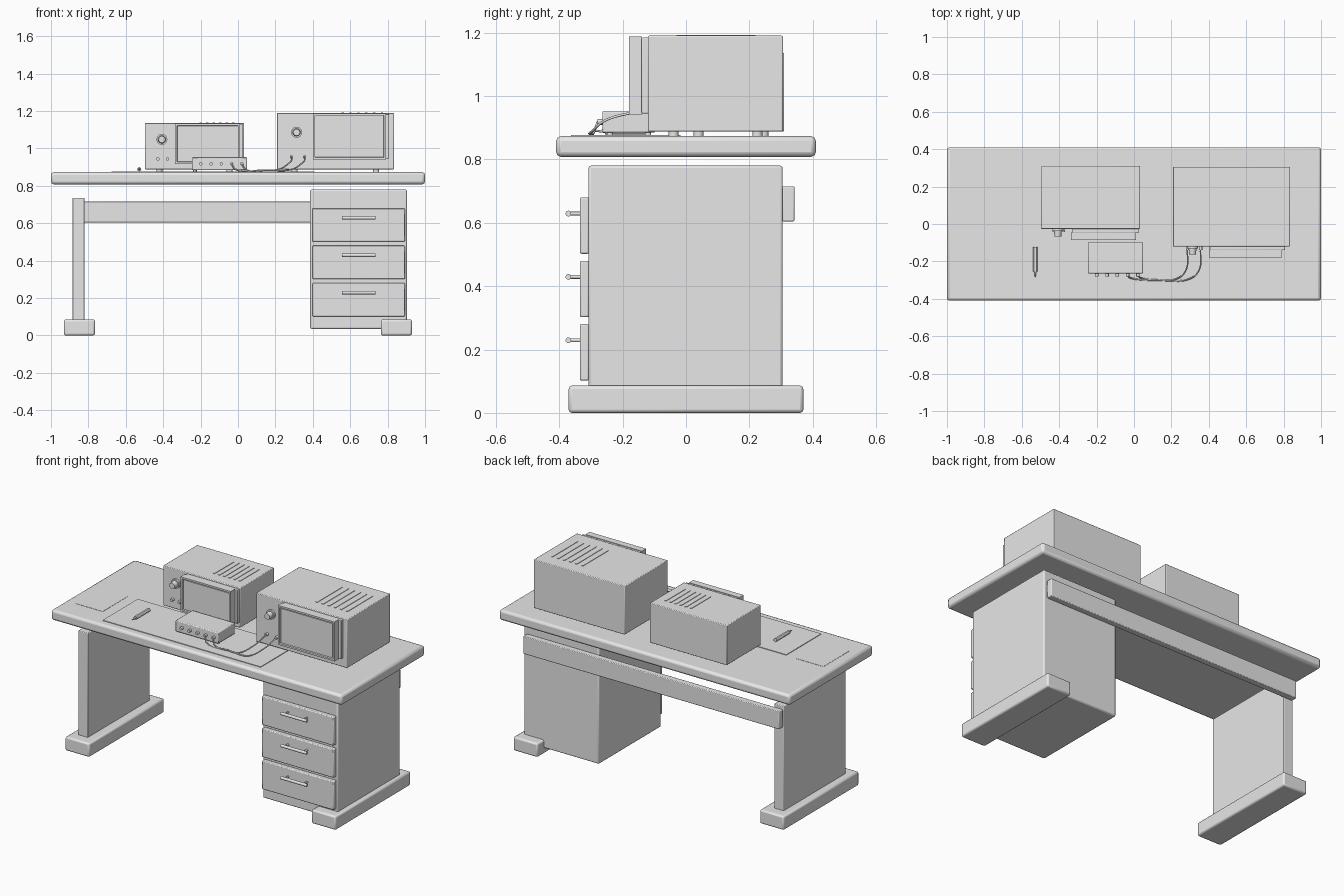
import bpy, bmesh, math
from mathutils import Vector

if "Cube" in bpy.data.objects:
    bpy.data.objects.remove(bpy.data.objects["Cube"])

mat = bpy.data.materials.new("light_grey")
mat.diffuse_color = (0.8, 0.8, 0.8, 1)
mat.use_nodes = True
mat.node_tree.nodes["Principled BSDF"].inputs["Base Color"].default_value = mat.diffuse_color


def finish(name, bm, bevel=0.0, segments=2):
    me = bpy.data.meshes.new(name)
    bmesh.ops.recalc_face_normals(bm, faces=bm.faces)
    bm.to_mesh(me)
    bm.free()
    ob = bpy.data.objects.new(name, me)
    bpy.context.collection.objects.link(ob)
    me.materials.append(mat)
    if bevel:
        m = ob.modifiers.new("bevel", 'BEVEL')
        m.width, m.segments, m.limit_method = bevel, segments, 'ANGLE'
    bpy.ops.object.select_all(action='DESELECT')
    ob.select_set(True)
    bpy.context.view_layer.objects.active = ob
    bpy.ops.object.shade_smooth_by_angle(angle=math.radians(30))
    return ob


def box_mesh(x0, x1, y0, y1, z0, z1):
    bm = bmesh.new()
    bmesh.ops.create_cube(bm, size=1)
    for v in bm.verts:
        v.co = Vector((x1 if v.co.x > 0 else x0, y1 if v.co.y > 0 else y0, z1 if v.co.z > 0 else z0))
    return bm


def box(name, x0, x1, y0, y1, z0, z1, bevel=0.0):
    return finish(name, box_mesh(x0, x1, y0, y1, z0, z1), bevel)


def rod(name, a, b, r, r2=None, sides=24):
    a, b = Vector(a), Vector(b)
    bm = bmesh.new()
    bmesh.ops.create_cone(bm, cap_ends=True, segments=sides, radius1=r,
                          radius2=r if r2 is None else r2, depth=(b - a).length)
    rot = (b - a).to_track_quat('Z', 'Y')
    for v in bm.verts:
        v.co = rot @ v.co + (a + b) / 2
    return finish(name, bm)


def cable(name, pts, r=0.004):
    cu = bpy.data.curves.new(name, 'CURVE')
    cu.dimensions = '3D'
    cu.bevel_depth, cu.bevel_resolution, cu.resolution_u = r, 2, 8
    cu.use_fill_caps = True
    sp = cu.splines.new('BEZIER')
    sp.bezier_points.add(len(pts) - 1)
    for p, co in zip(sp.bezier_points, pts):
        p.co = co
        p.handle_left_type = p.handle_right_type = 'AUTO'
    cu.materials.append(mat)
    ob = bpy.data.objects.new(name, cu)
    bpy.context.collection.objects.link(ob)


def bezel(name, x0, x1, y0, y1, z0, z1):
    # frame with a recessed screen
    bm = box_mesh(x0, x1, y0, y1, z0, z1)
    front = min(bm.faces, key=lambda f: f.calc_center_median().y)
    bmesh.ops.inset_region(bm, faces=[front], thickness=0.015)
    bmesh.ops.inset_region(bm, faces=[front], thickness=0.001, depth=-0.012)
    bmesh.ops.inset_region(bm, faces=[front], thickness=0.009)
    bmesh.ops.inset_region(bm, faces=[front], thickness=0.001, depth=0.004)
    finish(name, bm)


# Desk
box("desk_top", -1, 1, -0.41, 0.41, 0.808, 0.873, 0.015)
box("drawer_cabinet", 0.386, 0.903, -0.308, 0.305, 0.035, 0.78, 0.008)
box("left_leg", -0.885, -0.82, -0.305, 0.305, 0.08, 0.735, 0.004)
box("back_beam", -0.88, 0.88, 0.303, 0.342, 0.604, 0.715, 0.004)
for side, x in (("left", -0.848), ("right", 0.847)):
    box(side + "_foot", x - 0.083, x + 0.083, -0.37, 0.37, 0, 0.086, 0.01)

# Drawers with bar handles
for i in range(3):
    z = 0.591 - 0.2 * i
    box(f"drawer_front_{i}", 0.398, 0.892, -0.335, -0.306, z - 0.089, z + 0.089, 0.005)
    zh = z + 0.038
    rod(f"drawer_handle_{i}", (0.556, -0.371, zh), (0.735, -0.371, zh), 0.009)
    for x in (0.58, 0.71):
        rod(f"handle_post_{i}", (x, -0.334, zh), (x, -0.37, zh), 0.006, sides=12)


def instrument(name, x0, x1, y0, y1, z1, bez, knob, ports, vent_x, vent_y, inset):
    z0 = 0.888
    box(name + "_case", x0, x1, y0, y1, z0, z1, 0.004)
    # screen
    bx0, bx1, bz0, bz1 = bez
    box(name + "_screen_mount", bx0 + 0.004, bx1 + 0.018, y0 - 0.02, y0 + 0.002, bz0 + 0.003, bz1 - 0.003, 0.003)
    bezel(name + "_screen_bezel", bx0, bx1, y0 - 0.06, y0 - 0.019, bz0, bz1)
    # knob and ports
    kx, kz = knob
    rod(name + "_knob_base", (kx, y0 + 0.001, kz), (kx, y0 - 0.012, kz), 0.029)
    rod(name + "_knob", (kx, y0 - 0.012, kz), (kx, y0 - 0.042, kz), 0.021, 0.018)
    for px, pz in ports:
        rod(name + "_port", (px, y0 + 0.001, pz), (px, y0 - 0.018, pz), 0.009, sides=16)
    # round feet
    for fx in (x0 + inset, x1 - inset):
        for fy in (y0 + inset * 0.85, y1 - inset * 0.85):
            rod(name + "_pad", (fx, fy, 0.872), (fx, fy, z0 + 0.002), 0.016)
    # vent slots on top
    for i in range(6):
        x = vent_x[0] + (vent_x[1] - vent_x[0]) * i / 5
        box(f"{name}_vent_{i}", x - 0.006, x + 0.006, vent_y[0], vent_y[1], z1 - 0.002, z1 + 0.003)


instrument("left_scope", -0.497, 0.032, -0.026, 0.31, 1.136, (-0.336, 0.01, 0.918, 1.132),
           (-0.407, 1.048), ((-0.428, 0.944), (-0.377, 0.944)), (-0.20, -0.025), (0.048, 0.24), 0.077)
instrument("right_scope", 0.208, 0.834, -0.12, 0.306, 1.19, (0.401, 0.79, 0.942, 1.187),
           (0.313, 1.086), ((0.286, 0.955), (0.356, 0.955)), (0.56, 0.77), (-0.03, 0.22), 0.095)

# Small switch box with five sockets
box("switch_box", -0.246, 0.048, -0.264, -0.098, 0.884, 0.953, 0.005)
for x in (-0.23, 0.03):
    for y in (-0.24, -0.12):
        rod("switch_box_pad", (x, y, 0.873), (x, y, 0.886), 0.01, sides=12)
sockets = [-0.199 + 0.055 * i for i in range(5)]
for x in sockets:
    rod("switch_box_socket", (x, -0.262, 0.918), (x, -0.28, 0.918), 0.009, sides=16)

# Cables from the switch box to the right scope
for i, (sx, px) in enumerate(((sockets[3], 0.286), (sockets[4], 0.356))):
    cable(f"cable_{i}", [(sx, -0.278, 0.918), (sx + 0.02, -0.29, 0.888), (0.13 + 0.03 * i, -0.3, 0.884),
                         (px - 0.07, -0.297, 0.888), (px - 0.01, -0.25, 0.925), (px, -0.13, 0.955)])

# Mat, paper and pen
box("desk_mat", -0.676, 0.41, -0.363, -0.02, 0.87, 0.877)
box("paper", -0.935, -0.745, -0.265, -0.015, 0.87, 0.8745)
rod("pen_body", (-0.528, -0.255, 0.889), (-0.528, -0.122, 0.889), 0.011, sides=12)
rod("pen_tip", (-0.528, -0.255, 0.889), (-0.528, -0.285, 0.889), 0.006, 0.002, sides=12)
